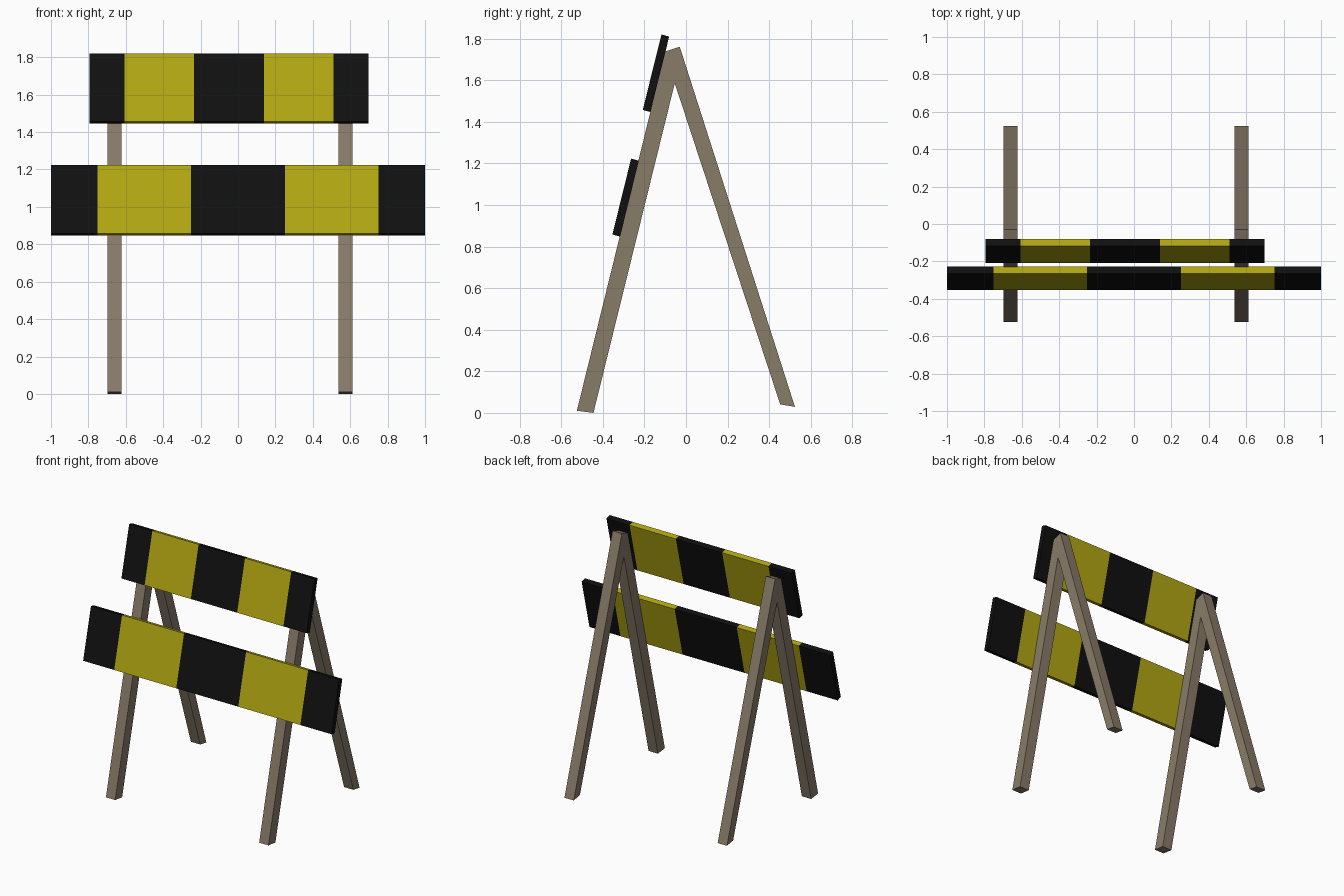
import bpy

if "Cube" in bpy.data.objects:
    bpy.data.objects.remove(bpy.data.objects["Cube"])


def material(name, rgb):
    m = bpy.data.materials.new(name)
    m.diffuse_color = (*rgb, 1)
    m.use_nodes = True
    m.node_tree.nodes["Principled BSDF"].inputs["Base Color"].default_value = m.diffuse_color
    return m


BLACK = material("black_paint", (0.005, 0.005, 0.005))
YELLOW = material("yellow_paint", (0.45, 0.39, 0.006))
WOOD = material("weathered_wood", (0.25, 0.20, 0.14))


def extrude_profile(name, profile, xs, mats, faces_end):
    """Sweep a (y, z) profile along x through the stations xs, one material per section."""
    n = len(profile)
    verts = [(x, y, z) for x in xs for y, z in profile]
    faces, slots = [], []
    for s in range(len(xs) - 1):
        for i in range(n):
            a, b = s * n + i, s * n + (i + 1) % n
            faces.append((a, b, b + n, a + n))
            slots.append(s % len(mats))
    last = (len(xs) - 1) * n
    for f in faces_end:
        faces.append(tuple(reversed(f)))
        slots.append(0)
        faces.append(tuple(last + i for i in f))
        slots.append((len(xs) - 2) % len(mats))
    mesh = bpy.data.meshes.new(name)
    mesh.from_pydata(verts, [], faces)
    for m in mats:
        mesh.materials.append(m)
    for poly, slot in zip(mesh.polygons, slots):
        poly.material_index = slot
    mesh.update()
    obj = bpy.data.objects.new(name, mesh)
    bpy.context.collection.objects.link(obj)
    return obj


# A-frame legs: front and back leg joined at the apex
a_frame = [(-0.525, 0.01), (-0.445, 0.0), (-0.054, 1.585), (0.453, 0.041),
           (0.524, 0.029), (-0.03, 1.761), (-0.10, 1.738)]
a_ends = [(0, 1, 2, 6), (2, 5, 6), (2, 3, 4, 5)]
for side, x0 in (("left", -0.697), ("right", 0.538)):
    extrude_profile(side + "_leg_frame", a_frame, (x0, x0 + 0.075), [WOOD], a_ends)

# Striped boards: half-width black stripes at both ends, full stripes between
boards = {
    "upper_board": (-0.794, 0.698, [(-0.208, 1.457), (-0.171, 1.447),
                                    (-0.081, 1.810), (-0.118, 1.820)]),
    "lower_board": (-1.0, 1.0, [(-0.354, 0.858), (-0.317, 0.848),
                                (-0.227, 1.213), (-0.264, 1.223)]),
}
for name, (x0, x1, section) in boards.items():
    w = x1 - x0
    stations = [x0 + w * t for t in (0, 0.125, 0.375, 0.625, 0.875, 1)]
    extrude_profile(name, section, stations, [BLACK, YELLOW], [(0, 1, 2, 3)])
